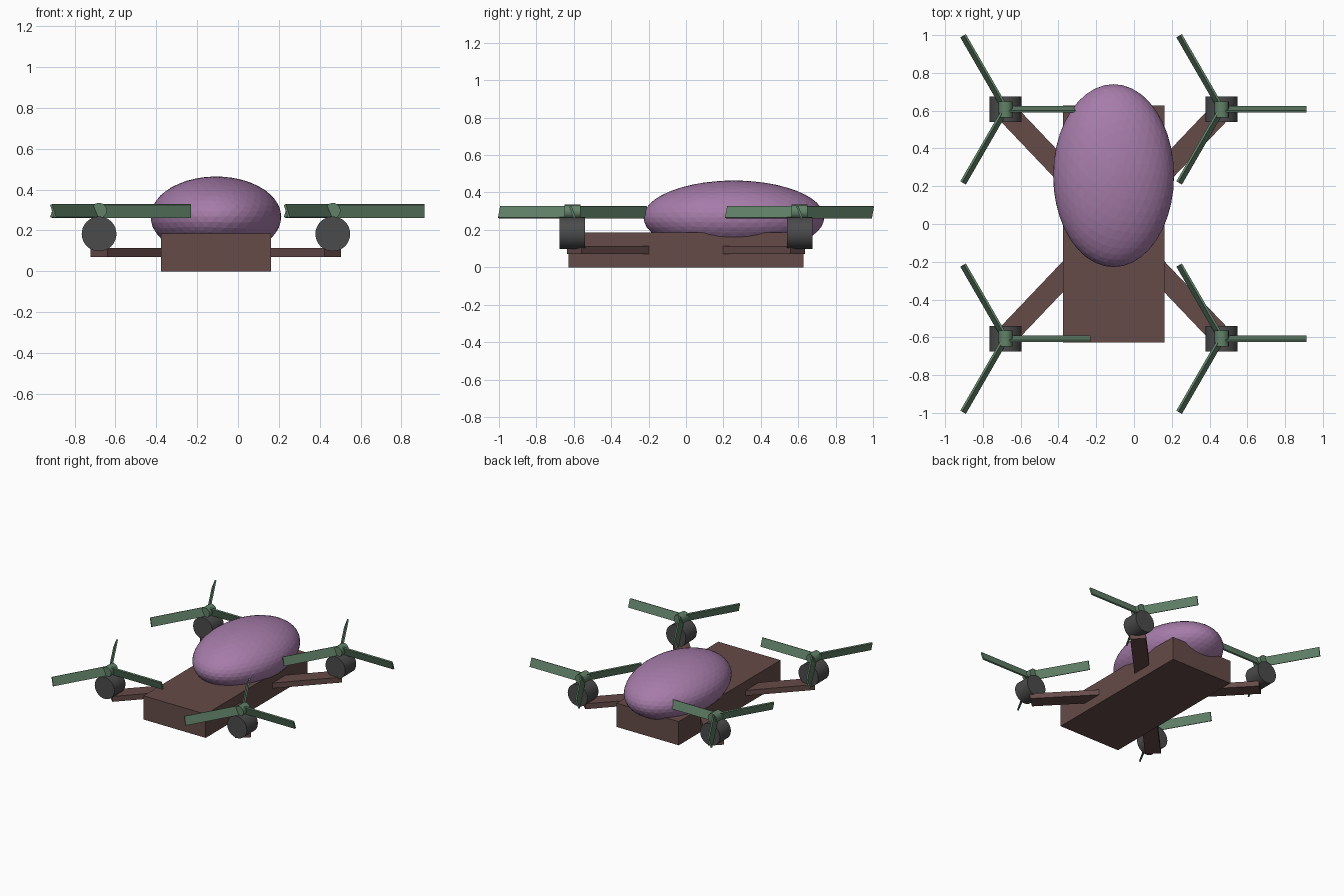
import bpy
from math import radians, atan2, hypot, pi
from mathutils import Matrix, Vector

if "Cube" in bpy.data.objects:
    bpy.data.objects.remove(bpy.data.objects["Cube"])

CX = -0.108          # body centre line
RX, RY = 0.572, 0.607  # rotor offsets


def material(name, rgb):
    m = bpy.data.materials.new(name)
    m.diffuse_color = (*rgb, 1)
    m.use_nodes = True
    m.node_tree.nodes["Principled BSDF"].inputs["Base Color"].default_value = m.diffuse_color
    return m


BROWN = material("brown", (0.13, 0.07, 0.065))
PURPLE = material("purple", (0.38, 0.2, 0.4))
DARK = material("dark_grey", (0.07, 0.07, 0.07))
GREEN = material("green", (0.12, 0.22, 0.14))


def finish(name, mat):
    o = bpy.context.object
    o.name = name
    o.data.materials.append(mat)
    return o


def box(name, matrix, size, mat):
    bpy.ops.mesh.primitive_cube_add(size=1)
    o = finish(name, mat)
    o.data.transform(matrix @ Matrix.Diagonal((*size, 1)))
    return o


def cylinder_y(name, loc, radius, depth, sides, mat):
    bpy.ops.mesh.primitive_cylinder_add(vertices=sides, radius=radius, depth=depth,
                                        location=loc, rotation=(pi / 2, 0, 0))
    o = finish(name, mat)
    bpy.ops.object.shade_smooth_by_angle(angle=radians(30))
    return o


# Body
box("body", Matrix.Translation((CX, 0, 0.0925)), (0.538, 1.256, 0.185), BROWN)

# Canopy
bpy.ops.mesh.primitive_ico_sphere_add(subdivisions=4, radius=1, location=(CX, 0.256, 0.267))
canopy = finish("canopy", PURPLE)
canopy.scale = (0.32, 0.484, 0.197)

for sx, side in ((-1, "left"), (1, "right")):
    for sy, end in ((-1, "front"), (1, "back")):
        tag = f"{end}_{side}"
        x, y = CX + sx * RX, sy * RY

        # Arm from inside the body to the motor
        a = Vector((CX + sx * 0.18, sy * 0.186))
        b = Vector((CX + sx * RX, sy * 0.598))
        d, mid = b - a, (a + b) / 2
        place = Matrix.Translation((mid.x, mid.y, 0.092)) @ Matrix.Rotation(atan2(d.y, d.x), 4, 'Z')
        box(f"arm_{tag}", place, (hypot(*d), 0.113, 0.042), BROWN)

        # Motor and propeller hub
        cylinder_y(f"motor_{tag}", (x, y, 0.183), 0.085, 0.136, 32, DARK)
        cylinder_y(f"hub_{tag}", (x, y, 0.297), 0.038, 0.084, 16, GREEN)

        # Three pitched blades
        for i in range(3):
            place = (Matrix.Translation((x, y, 0.295)) @ Matrix.Rotation(i * 2 * pi / 3, 4, 'Z')
                     @ Matrix.Rotation(radians(20), 4, 'X') @ Matrix.Translation((0.225, 0, 0)))
            box(f"blade_{tag}_{i + 1}", place, (0.45, 0.012, 0.067), GREEN)
